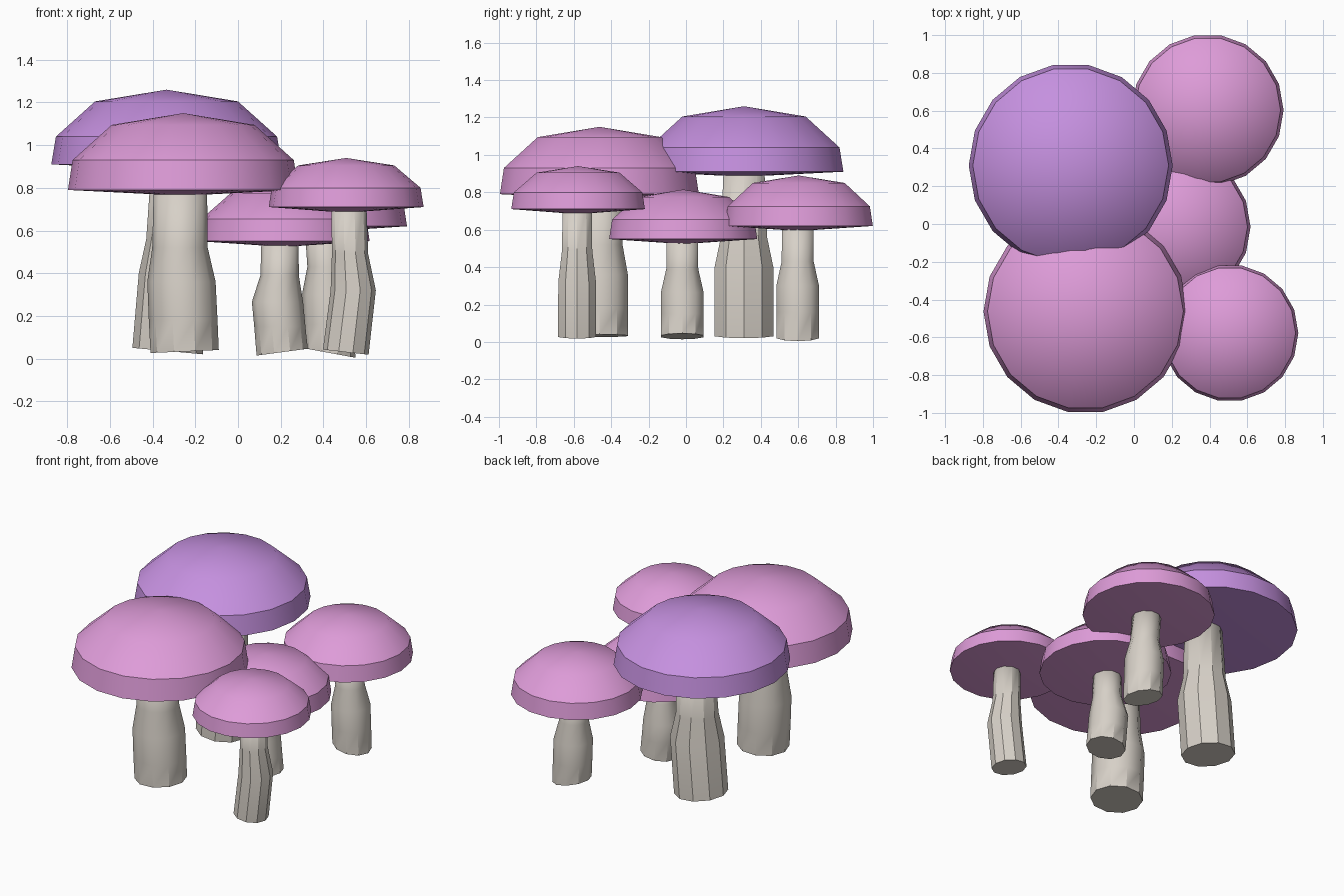
import bpy, bmesh, math

cube = bpy.data.objects.get("Cube")
if cube:
    bpy.data.objects.remove(cube, do_unlink=True)


def material(name, rgb):
    mat = bpy.data.materials.new(name)
    mat.use_nodes = True
    mat.diffuse_color = (*rgb, 1)
    mat.node_tree.nodes["Principled BSDF"].inputs["Base Color"].default_value = (*rgb, 1)
    return mat


PINK = material("pink cap", (0.73, 0.33, 0.69))
PURPLE = material("purple cap", (0.56, 0.28, 0.74))
CREAM = material("cream stem", (0.68, 0.635, 0.575))


def add_ring(bm, sides, x, y, z, radius, tilt=0):
    """Ring of vertices; tilt slopes it up towards +x."""
    angles = [math.tau * i / sides for i in range(sides)]
    return [bm.verts.new((x + radius * math.cos(a), y + radius * math.sin(a),
                          z + tilt * math.cos(a))) for a in angles]


def bridge(bm, lower, upper):
    n = len(lower)
    for i in range(n):
        j = (i + 1) % n
        bm.faces.new((lower[i], lower[j], upper[j], upper[i]))


def sharpen_ring(bm, ring):
    for a, b in zip(ring, ring[1:] + ring[:1]):
        bm.edges.get((a, b)).smooth = False


def finish(bm, name, mat):
    bmesh.ops.recalc_face_normals(bm, faces=bm.faces)
    for f in bm.faces:
        f.smooth = True
    mesh = bpy.data.meshes.new(name)
    bm.to_mesh(mesh)
    bm.free()
    mesh.materials.append(mat)
    bpy.context.collection.objects.link(bpy.data.objects.new(name, mesh))


def make_cap(name, mat, x, y, radius, rim, edge, shoulder, apex):
    """Dome with a sharp rim band and a shallow conical underside."""
    bm = bmesh.new()
    profile = [(rim, 1), (edge, 0.96), (shoulder, 0.62)]
    rings = [add_ring(bm, 18, x, y, z, radius * k) for z, k in profile]
    for lower, upper in zip(rings, rings[1:]):
        bridge(bm, lower, upper)
    top = bm.verts.new((x, y, apex))
    under = bm.verts.new((x, y, rim - 0.027))
    for ring, tip in ((rings[0], under), (rings[-1], top)):
        for a, b in zip(ring, ring[1:] + ring[:1]):
            bm.faces.new((a, b, tip))
    sharpen_ring(bm, rings[0])
    sharpen_ring(bm, rings[1])
    finish(bm, name, mat)


def make_stem(name, y, tilt, faceted, sections):
    """Ten-sided bulging stem; sections are (x, z, radius) from the base up."""
    bm = bmesh.new()
    rings = [add_ring(bm, 10, x, y, z, r, tilt if i == 0 else 0)
             for i, (x, z, r) in enumerate(sections)]
    for k, (lower, upper) in enumerate(zip(rings, rings[1:])):
        bridge(bm, lower, upper)
        if faceted or k == 0:
            for a, b in zip(lower, upper):
                bm.edges.get((a, b)).smooth = False
    bm.faces.new(rings[0])
    bm.faces.new(rings[-1])
    sharpen_ring(bm, rings[0])
    finish(bm, name, CREAM)


# Caps
make_cap("tall_purple_cap", PURPLE, -0.335, 0.31, 0.54, 0.91, 1.04, 1.205, 1.26)
make_cap("large_pink_cap", PINK, -0.257, -0.463, 0.54, 0.79, 0.93, 1.095, 1.15)
make_cap("front_pink_cap", PINK, 0.507, -0.577, 0.363, 0.71, 0.80, 0.905, 0.94)
make_cap("back_pink_cap", PINK, 0.39, 0.603, 0.402, 0.62, 0.725, 0.85, 0.89)
make_cap("middle_pink_cap", PINK, 0.215, -0.015, 0.402, 0.55, 0.655, 0.775, 0.815)

# Stems
make_stem("tall_purple_stem", 0.31, -0.015, True,
          [(-0.33, 0.035, 0.165), (-0.30, 0.40, 0.165),
           (-0.30, 0.56, 0.13), (-0.29, 0.92, 0.115)])
make_stem("large_pink_stem", -0.463, 0.007, False,
          [(-0.25, 0.033, 0.16), (-0.257, 0.18, 0.161), (-0.265, 0.36, 0.16),
           (-0.272, 0.52, 0.13), (-0.27, 0.80, 0.125)])
make_stem("front_pink_stem", -0.582, -0.012, True,
          [(0.505, 0.03, 0.107), (0.54, 0.32, 0.106),
           (0.525, 0.49, 0.085), (0.52, 0.72, 0.082)])
make_stem("back_pink_stem", 0.597, -0.022, False,
          [(0.43, 0.026, 0.12), (0.425, 0.16, 0.12), (0.42, 0.30, 0.12),
           (0.415, 0.43, 0.09), (0.40, 0.63, 0.088)])
make_stem("middle_pink_stem", -0.02, 0.016, False,
          [(0.207, 0.03, 0.12), (0.196, 0.15, 0.12), (0.185, 0.265, 0.12),
           (0.195, 0.39, 0.09), (0.197, 0.56, 0.087)])
